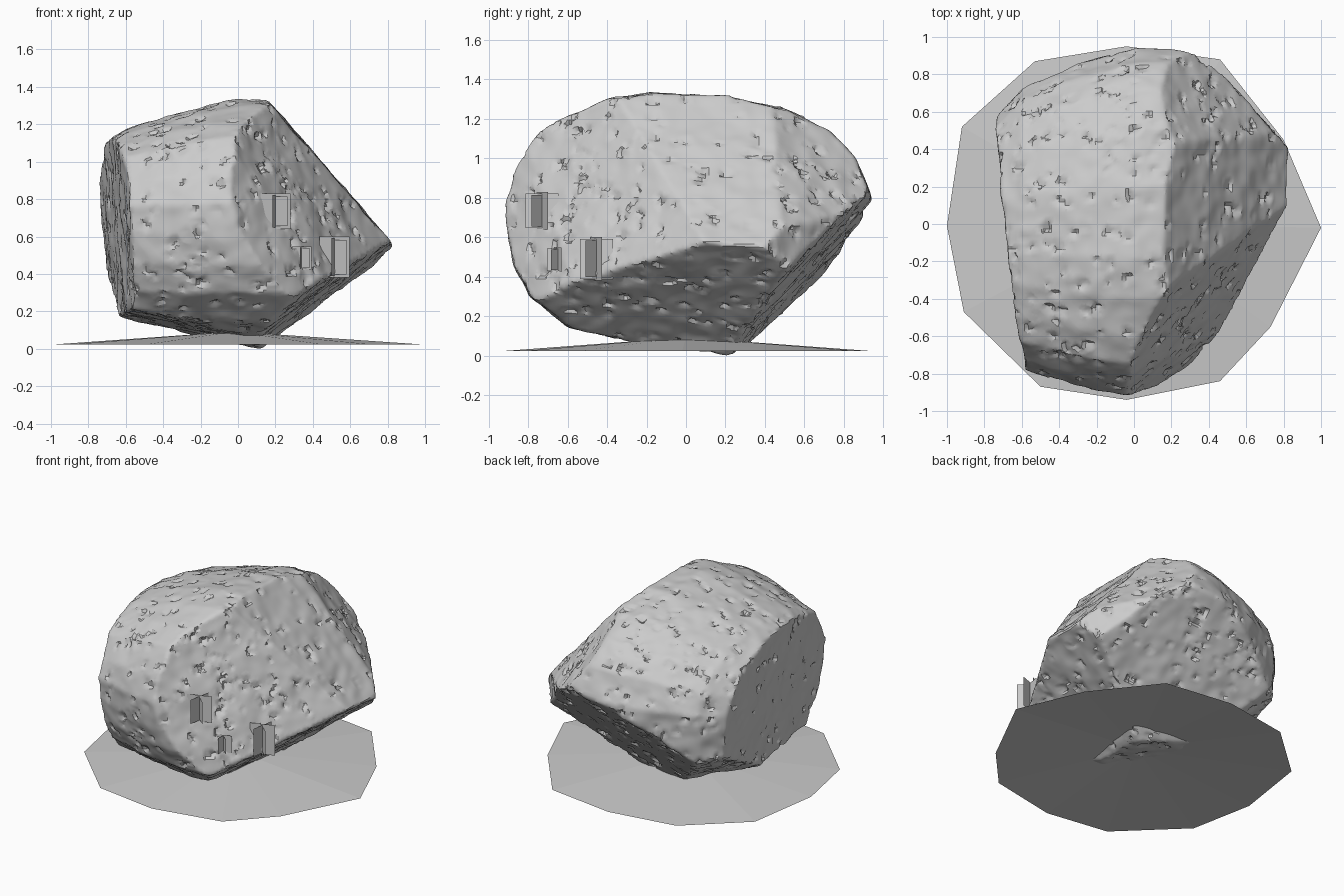
import bpy, bmesh, math, random
from mathutils import Vector, noise, kdtree

random.seed(4)
if "Cube" in bpy.data.objects:
    bpy.data.objects.remove(bpy.data.objects["Cube"], do_unlink=True)

GREY = (0.6, 0.6, 0.6, 1)
stone = bpy.data.materials.new("stone grey")
stone.use_nodes = True
stone.diffuse_color = GREY
stone.node_tree.nodes["Principled BSDF"].inputs["Base Color"].default_value = GREY


def add_object(name, bm):
    mesh = bpy.data.meshes.new(name)
    bm.to_mesh(mesh)
    bm.free()
    mesh.materials.append(stone)
    obj = bpy.data.objects.new(name, mesh)
    bpy.context.collection.objects.link(obj)
    return obj


def activate(obj):
    bpy.ops.object.select_all(action='DESELECT')
    obj.select_set(True)
    bpy.context.view_layer.objects.active = obj


# Boulder body: a rounded barrel along x, narrowing towards -x
PROFILE = [(-.92, .78), (-.905, .6), (-.87, .45), (-.79, .3), (-.6, .15), (-.3, .07),
           (0, 0), (.35, -.03), (.9, .3), (.94, .8), (.86, 1.0), (.72, 1.15),
           (.5, 1.25), (.2, 1.325), (-.18, 1.34), (-.4, 1.3), (-.6, 1.225),
           (-.75, 1.14), (-.87, .95)]
# x, scale of y in front, scale of y behind, scale of the height above the middle
SECTIONS = [(-.85, .55, .47, .5), (-.7, .72, .65, .65), (-.6, .84, .77, .74),
            (-.3, .94, .91, .89), (0, 1, 1, .99), (.95, 1, 1, 1)]
MID = 0.7
bm = bmesh.new()
rings = []
for x, front, back, sz in SECTIONS:
    rings.append([bm.verts.new((x, y * (front if y < 0 else back),
                                MID + (z - MID) * (sz if z > MID else 1)))
                  for y, z in PROFILE])
n = len(PROFILE)
for a, b in zip(rings, rings[1:]):
    for i in range(n):
        j = (i + 1) % n
        bm.faces.new((a[i], a[j], b[j], b[i]))
bm.faces.new(rings[0])
bm.faces.new(rings[-1])
bmesh.ops.recalc_face_normals(bm, faces=bm.faces)

# Broken facets: outward direction and plane offset
FACETS = [
    ((-1, -.12, -.07), .616),     # end cap
    ((.755, 0, .655), .99),       # upper slope
    ((.65, .42, .6), 1.08),       # upper back corner
    ((.77, -.52, .36), .785),     # front corner
    ((.52, -.55, .176), .62),     # front edge
    ((.62, -.1, -.78), .05),      # side undercut
    ((.12, .73, -.66), .17),      # back undercut
    ((.75, .66, 0), .885),        # back corner
    ((-.2, -.09, -1), -.05),      # base
    ((-.5, .38, -.9), .175),      # base below the end cap
]
for normal, dist in FACETS:
    v = Vector(normal)
    bmesh.ops.bisect_plane(bm, geom=bm.verts[:] + bm.edges[:] + bm.faces[:],
                           plane_co=v * (dist / v.length_squared), plane_no=v,
                           clear_outer=True)
    bmesh.ops.holes_fill(bm, edges=[e for e in bm.edges if e.is_boundary], sides=0)
bmesh.ops.recalc_face_normals(bm, faces=bm.faces)
boulder = add_object("boulder", bm)

# Even, dense skin
activate(boulder)
skin = boulder.modifiers.new("skin", 'REMESH')
skin.mode = 'VOXEL'
skin.voxel_size = 0.018
bpy.ops.object.modifier_apply(modifier="skin")

# Weathering: soft undulation and small slanted chips
bm = bmesh.new()
bm.from_mesh(boulder.data)
bm.verts.ensure_lookup_table()
bm.normal_update()
tree = kdtree.KDTree(len(bm.verts))
for v in bm.verts:
    tree.insert(v.co, v.index)
tree.balance()
offset = [0.011 * noise.noise(v.co * 5) + 0.007 * noise.noise(v.co * 12) for v in bm.verts]
for _ in range(650):
    centre = random.choice(bm.verts)
    radius = random.uniform(0.018, 0.036)
    depth = random.uniform(0.006, 0.016)
    tilt = Vector([random.gauss(0, 1) for _ in range(3)]).normalized()
    for co, index, _d in tree.find_range(centre.co, radius):
        offset[index] -= depth * (0.5 + tilt.dot(co - centre.co) / radius)
normals = [v.normal.copy() for v in bm.verts]
for v, off, nrm in zip(bm.verts, offset, normals):
    v.co += nrm * max(off, -0.03)
    v.co.z = max(v.co.z, 0)
bm.to_mesh(boulder.data)
bm.free()
activate(boulder)
bpy.ops.object.shade_smooth_by_angle(angle=math.radians(32))

# Ground mound: a thin, shallow open cone
RIM = [(-.04, .95), (.46, .88), (.8, .45), (1, -.02), (.73, -.55), (.46, -.84),
       (-.04, -.94), (-.5, -.87), (-.91, -.47), (-1, -.01), (-.92, .52), (-.53, .87)]
bm = bmesh.new()
peak = bm.verts.new((-.02, 0, .092))
rim = [bm.verts.new((x, y, .022)) for x, y in RIM]
for i, v in enumerate(rim):
    bm.faces.new((peak, rim[(i + 1) % len(rim)], v))
add_object("ground_mound", bm)


# Tufts: crossed upright cards on the front corner
def tuft(name, centre, width, height):
    bm = bmesh.new()
    c = Vector(centre)
    for k, angle in enumerate((20, 80, 140)):
        a = math.radians(angle)
        side = Vector((math.cos(a), math.sin(a), 0)) * width / 2
        up = Vector((0, 0, height / 2 * (1 - 0.08 * k)))
        bm.faces.new([bm.verts.new(p) for p in
                      (c - side - up, c + side - up, c + side + up, c - side + up)])
    add_object(name, bm)


tuft("tuft_upper", (.2, -.73, .735), .17, .19)
tuft("tuft_small", (.34, -.65, .485), .11, .125)
tuft("tuft_lower", (.515, -.455, .49), .17, .22)
